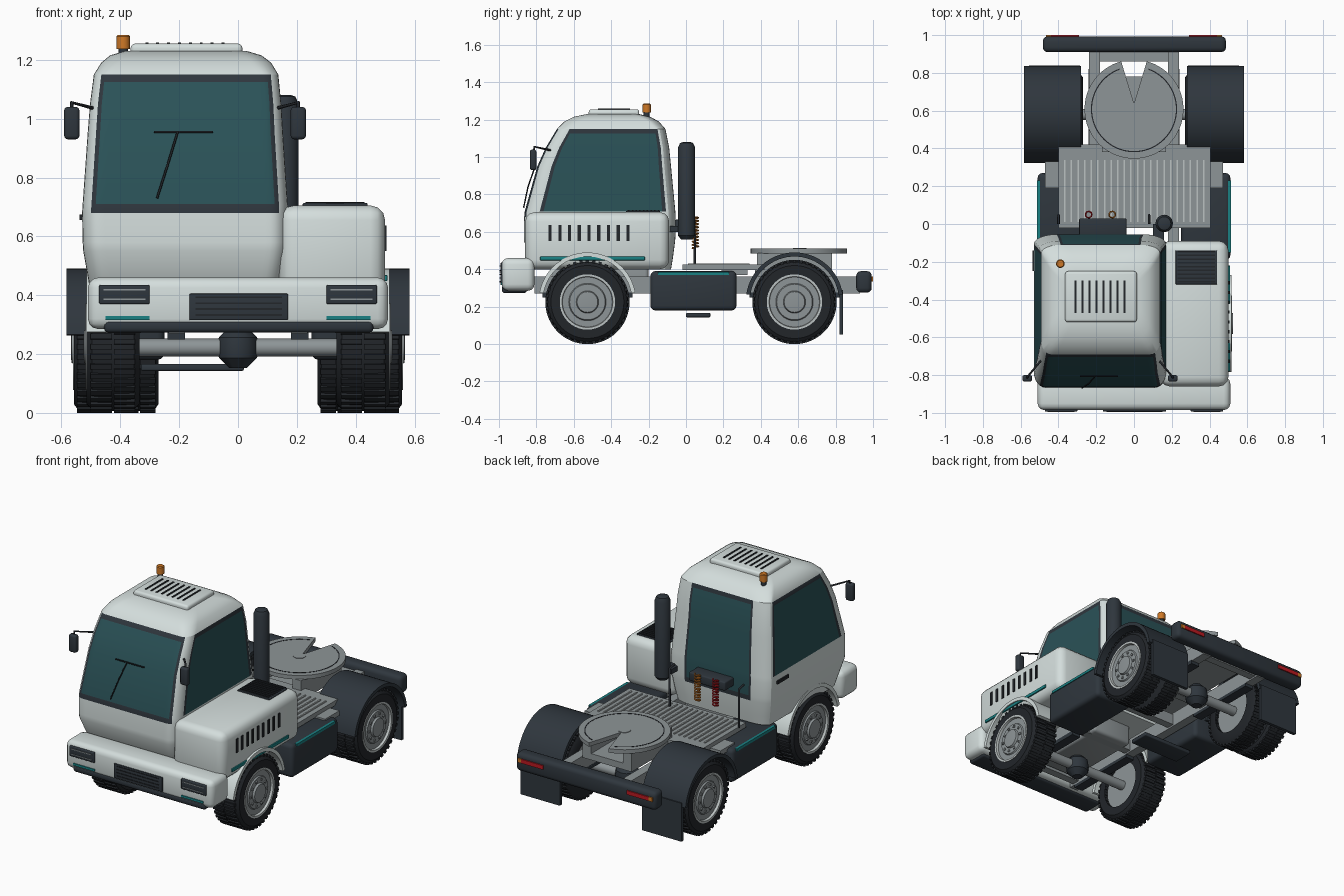
import bpy, bmesh, math
from mathutils import Matrix, Vector

if "Cube" in bpy.data.objects:
    bpy.data.objects.remove(bpy.data.objects["Cube"])

def material(name, *rgb):
    m = bpy.data.materials.new(name)
    m.use_nodes = True
    m.diffuse_color = (*rgb, 1)
    bsdf = next(n for n in m.node_tree.nodes if n.type == 'BSDF_PRINCIPLED')
    bsdf.inputs["Base Color"].default_value = (*rgb, 1)
    return m

white = material("body white", .66, .73, .72)
dark = material("dark plastic", .028, .037, .047)
black = material("rubber black", .016, .019, .023)
glass = material("tinted glass", .023, .083, .095)
grey = material("frame grey", .27, .3, .31)
pale = material("pale metal", .5, .54, .54)
teal = material("teal trim", .01, .22, .23)
orange = material("signal orange", .62, .19, .02)
red = material("signal red", .5, .01, .015)
ACROSS = Matrix(((0, 0, 1), (1, 0, 0), (0, 1, 0))).to_4x4()  # turns local z into x

def finish(name, bm, *mats, angle=35):
    bmesh.ops.recalc_face_normals(bm, faces=bm.faces)
    mesh = bpy.data.meshes.new(name)
    bm.to_mesh(mesh)
    bm.free()
    for m in mats:
        mesh.materials.append(m)
    for p in mesh.polygons:
        p.use_smooth = True
    mesh.set_sharp_from_angle(angle=math.radians(angle))
    bpy.context.collection.objects.link(bpy.data.objects.new(name, mesh))

def boxes(name, items, mat, bevel=0):
    """Each item is an (x range, y range, z range) triple."""
    bm = bmesh.new()
    for ranges in items:
        mid = Vector([(a + b) / 2 for a, b in ranges])
        size = [abs(b - a) for a, b in ranges]
        bmesh.ops.create_cube(bm, size=1, matrix=Matrix.Translation(mid) @ Matrix.Diagonal((*size, 1)))
    if bevel:
        bmesh.ops.bevel(bm, geom=bm.edges[:], offset=bevel, segments=3, profile=.5, affect='EDGES')
    finish(name, bm, mat)

def box(name, x, y, z, mat, bevel=0):
    boxes(name, [(x, y, z)], mat, bevel)

def both(x):
    """The same x range on the left and on the right."""
    return [(s * x[0], s * x[1]) for s in (1, -1)]

def lathe(name, profile, matrix, mat, steps=40, caps=True):
    """Spins (radius, height) points about local z."""
    bm = bmesh.new()
    rings = [[bm.verts.new(matrix @ Vector((x, y, h))) for x, y in arc(r, 0, 360, steps)[:-1]] for r, h in profile]
    for a, b in zip(rings, rings[1:]):
        for i in range(steps):
            bm.faces.new((a[i - 1], a[i], b[i], b[i - 1]))
    if caps:
        bm.faces.new(rings[0])
        bm.faces.new(rings[-1])
    finish(name, bm, mat)

def prism(name, outline, height, matrix, mat):
    bm = bmesh.new()
    face = bm.faces.new([bm.verts.new(matrix @ Vector((x, y, 0))) for x, y in outline])
    new = bmesh.ops.extrude_face_region(bm, geom=[face])["geom"]
    shift = matrix.to_3x3() @ Vector((0, 0, height))
    bmesh.ops.translate(bm, vec=shift, verts=[v for v in new if isinstance(v, bmesh.types.BMVert)])
    finish(name, bm, mat)

def arc(radius, start, end, steps=32):
    angles = [math.radians(start + (end - start) * i / steps) for i in range(steps + 1)]
    return [(radius * math.cos(t), radius * math.sin(t)) for t in angles]

def tube(name, points, radius, mat):
    curve = bpy.data.curves.new(name, 'CURVE')
    curve.dimensions = '3D'
    curve.bevel_depth, curve.bevel_resolution, curve.use_fill_caps = radius, 1, True
    spline = curve.splines.new('POLY')
    spline.points.add(len(points) - 1)
    for p, co in zip(spline.points, points):
        p.co = (*co, 1)
    curve.materials.append(mat)
    bpy.context.collection.objects.link(bpy.data.objects.new(name, curve))

# Cab shell: rounded sections by height (z, x range, y range, corner scale)
def lerp(a, b, t):
    return [p + (q - p) * t for p, q in zip(a, b)]

sill = (.68, -.53, .17, -.865, -.055, 1)
brow = (1.05, -.503, .147, -.75, -.09, .9)
head = (1.15, -.49, .137, -.69, -.11, .85)
levels = [(.4, -.5, .14, -.8, -.08, .9), (.46, -.51, .155, -.83, -.07, 1), (.55, -.526, .168, -.866, -.058, 1),
          (.58, -.528, .17, -.867, -.056, 1), sill, (.71, -.528, .169, -.862, -.057, 1),
          (.95, -.511, .153, -.795, -.08, .95), brow, lerp(brow, head, .75), head,
          (1.19, -.465, .113, -.65, -.145, 1), (1.215, -.435, .08, -.6, -.19, 1), (1.23, -.385, .03, -.53, -.25, .9)]

def cab_section(z, x0, x1, y0, y1, k):
    arcs = []
    for c, (x, y, rx, ry) in enumerate(((x1, y0, -.06, .08), (x1, y1, -.12, -.05),
                                        (x0, y1, .12, -.05), (x0, y0, .06, .08))):
        arcs.append([(x + k * (rx + abs(rx) * u), y + k * (ry + abs(ry) * v))
                     for u, v in arc(1, 90 * c - 90, 90 * c, 6)])
    ring = []
    for c in range(4):
        a, b = arcs[c][-1], arcs[(c + 1) % 4][0]
        ring += arcs[c] + [lerp(a, b, .03), lerp(a, b, .97)]
    return [(x, y, z) for x, y in ring]

def cab_material(row, column):
    """0 is body, 1 glass, 2 window frame."""
    corner, j = divmod(column, 9)
    if (corner == 3 and j >= 4) or (corner == 0 and j <= 1):
        first, edge = 4, (corner, j) in ((3, 4), (0, 1))
    elif corner < 3 and j >= 6:
        first, edge = (2 if corner == 1 else 5), j != 7
    else:
        return 0
    if not first <= row <= 8:
        return 0
    return 2 if edge or row == 8 or (row == first and corner != 0 and corner != 2) or row == 4 and j < 2 else 1

bm = bmesh.new()
rings = [[bm.verts.new(p) for p in cab_section(*level)] for level in levels]
for row, (a, b) in enumerate(zip(rings, rings[1:])):
    for i in range(len(a)):
        j = (i + 1) % len(a)
        bm.faces.new((a[i], a[j], b[j], b[i])).material_index = cab_material(row, i)
bm.faces.new(rings[0])
bm.faces.new(rings[-1])
finish("cab", bm, white, glass, dark, angle=25)

# Roof vent and beacon
box("roof_vent", (-.365, .015), (-.52, -.25), (1.21, 1.255), white, .015)
boxes("roof_vent_slots", [((x - .005, x + .005), (-.47, -.3), (1.25, 1.259))
                          for x in (-.31 + .037 * i for i in range(8))], black)
beacon = Matrix.Translation((-.39, -.21, 0))
lathe("beacon_base", [(.016, 1.18), (.016, 1.24)], beacon, dark, 16)
lathe("beacon", [(.023, 1.237), (.023, 1.28), (.018, 1.285)], beacon, orange, 16)

# Wiper, mirrors, door handle
tube("wiper_arm", [(-.275, -.868, .73), (-.24, -.845, .84), (-.205, -.805, .955)], .004, black)
tube("wiper_blade", [(-.285, -.805, .955), (-.085, -.805, .955)], .004, black)
for side, s in (("left", 1), ("right", -1)):
    x = -.18 + s * .385
    box(side + "_mirror", (x - .026, x + .026), (-.835, -.8), (.93, 1.04), dark, .012)
    tube(side + "_mirror_arm", [(x, -.815, 1.03), (x, -.81, 1.055), (x - s * .075, -.72, 1.035)], .006, black)
box("door_handle", (-.538, -.52), (-.25, -.14), (.655, .675), black)

# Engine hood
box("engine_hood", (.14, .5), (-.86, -.09), (.4, .705), white, .05)
box("hood_grille", (.22, .44), (-.32, -.14), (.695, .713), dark, .004)
boxes("hood_grille_ribs", [((.23, .43), (y, y + .008), (.71, .717)) for y in (-.31 + .02 * i for i in range(9))], black)
boxes("hood_slots", [((.49, .505), (y, y + .017), (.55, .637)) for y in (-.735 + .052 * i for i in range(9))], black)
box("hood_stripe", (.49, .508), (-.78, -.22), (.448, .468), teal, .003)

# Front bumper with lamps and grille
box("front_bumper", (-.51, .51), (-.985, -.81), (.285, .46), white, .035)
box("lower_bumper", (-.455, .46), (-.985, -.85), (.273, .315), dark, .015)
boxes("headlamps", [(x, (-.993, -.97), (.37, .435)) for x in both((.3, .472))], dark, .005)
boxes("headlamp_bars", [(x, (-.996, -.98), z) for x in both((.315, .457)) for z in ((.416, .421), (.384, .388))], grey)
boxes("bumper_stripes", [(x, (-.99, -.97), (.316, .33)) for x in both((.3, .45))], teal)
box("front_grille", (-.165, .17), (-.993, -.97), (.315, .405), dark, .004)
boxes("front_grille_bars", [((-.145, .15), (-.996, -.98), (z, z + .006)) for z in (.33, .35, .37, .39)], black)

# Wheels, fenders and axles
front, rear = -.527, .58
tyre_shape = [(.143, 0), (.195, 0), (.214, .1), (.218, .25), (.218, .75), (.214, .9), (.195, 1), (.143, 1)]

def wheel(name, inner, outer, y, s):
    place = Matrix.Diagonal((s, 1, 1, 1)) @ Matrix.Translation((inner, y, .225)) @ ACROSS
    w = outer - inner
    lathe(name + "_tyre", [(r, a * w) for r, a in tyre_shape], place, black, 48, caps=False)
    lathe(name + "_rim", [(.144, .02), (.144, w - .012), (.1, w - .012), (.095, w - .004), (.06, w - .004),
                          (.055, w + .008), (.03, w + .01)], place, grey)
    lathe(name + "_rim_edge", [(.148, w - .01), (.148, w + .003), (.136, w + .003), (.133, w - .014)], place, pale,
          caps=False)
    tread, bolts = bmesh.new(), bmesh.new()
    for i in range(80):
        turn = place @ Matrix.Rotation(math.tau * i / 80, 4, 'Z')
        spot = Matrix.Translation((.217, 0, w * (.28 if i % 2 else .72)))
        bmesh.ops.create_cube(tread, size=1, matrix=turn @ spot @ Matrix.Diagonal((.016, .018, w * .4, 1)))
        if i % 8 == 0:
            bmesh.ops.create_cube(bolts, size=.013, matrix=turn @ Matrix.Translation((.078, 0, w - .004)))
    finish(name + "_tread", tread, black)
    finish(name + "_bolts", bolts, grey)

for side, s in (("left", 1), ("right", -1)):
    wheel(side + "_front", .335, .515, front, s)
    wheel(side + "_rear_inner", .27, .4, rear, s)
    wheel(side + "_rear_outer", .42, .558, rear, s)
    for part, y, x, width, ends, mat in (("front", front, .33, .185, (10, 170), white),
                                         ("rear", rear, .28, .303, (8, 172), dark)):
        place = Matrix.Diagonal((s, 1, 1, 1)) @ Matrix.Translation((x, y, .23)) @ ACROSS
        prism(f"{side}_{part}_fender", arc(.26, *ends) + arc(.238, *ends)[::-1], width, place, mat)
boxes("mud_flaps", [(x, (.82, .84), (.05, .29)) for x in both((.285, .557))], dark)
for part, y in (("front", front), ("rear", rear)):
    hub = Matrix.Translation((0, y, .222))
    lathe(part + "_axle", [(.03, -.35), (.03, .35)], hub @ ACROSS, grey, 16)
    lathe(part + "_differential", [(.03, -.07), (.065, -.035), (.07, 0), (.065, .035), (.03, .07)], hub, dark, 12)
    boxes(part + "_springs", [(x, (y - .24, y + .24), (.25, .275)) for x in both((.18, .24))], dark)

# Chassis, deck and tanks
boxes("chassis_rails", [(x, (-.81, .93), (.27, .36)) for x in both((.18, .237))], grey)
boxes("cross_members", [((-.2, .2), (y, y + .05), (.28, .35)) for y in (-.78, -.3, .1, .4, .86)], grey)
box("engine_block", (-.14, .14), (-.72, -.2), (.28, .42), grey, .02)
box("deck", (-.4, .405), (-.02, .42), (.395, .425), grey)
boxes("deck_ribs", [((x, x + .008), (.01, .34), (.42, .432)) for x in (-.37 + .035 * i for i in range(22))], pale)
boxes("deck_brackets", [(x, (.19, .33), (.37, .4)) for x in both((.38, .47))], grey)
boxes("side_tanks", [(x, (-.19, .27), (.18, .39)) for x in both((.25, .51))], dark, .025)
boxes("tank_stripes", [(x, (-.15, .23), (.37, .386)) for x in both((.49, .514))], teal)
box("under_step", (-.33, .02), (0, .13), (.143, .167), dark, .006)

# Coupling plate with its notch
place = Matrix.Translation((0, .608, .485))
prism("coupling_plate", arc(.262, 105, 435, 64) + [(0, .03)], .025, place, grey)
prism("coupling_groove", arc(.228, 110, 430, 64) + arc(.222, 110, 430, 64)[::-1], .0265, place, black)
lathe("coupling_pin", [(.036, 0), (.036, .028)], place, grey, 24)
box("coupling_mount", (-.17, .17), (.37, .78), (.36, .4), grey)
boxes("coupling_supports", [(x, (.38, .78), (.39, .487)) for x in both((.11, .17))], grey)

# Rear bumper and lamps
box("rear_bumper", (-.483, .487), (.91, .993), (.275, .39), dark, .025)
boxes("tail_lamps", [(x, (.985, 1), (.335, .36)) for x in both((.29, .44))], red)
boxes("rear_markers", [(x, (.985, 1), (.335, .36)) for x in both((.44, .465))], orange)

# Exhaust, hand rails and air hoses
stack = Matrix.Translation((.16, .003, 0))
lathe("exhaust_stack", [(.03, .56), (.046, .58), (.046, 1.05), (.035, 1.075), (.02, 1.08)], stack, dark, 24)
box("exhaust_bracket", (.1, .16), (-.09, 0), (.6, .63), dark)
box("hose_mount", (-.29, -.04), (-.06, .03), (.61, .665), dark, .008)
for name, x in (("left_rail", .08), ("right_rail", -.4)):
    tube(name, [(x, .047, .42), (x, .047, .66), (x, 0, .67)], .007, black)
for name, x, mat in (("red_hose", -.24, red), ("orange_hose", -.115, orange)):
    coil = [(x + .017 * math.cos(i * .7), .05 + .017 * math.sin(i * .7), .68 - .0019 * i) for i in range(90)]
    tube(name, coil, .004, mat)
